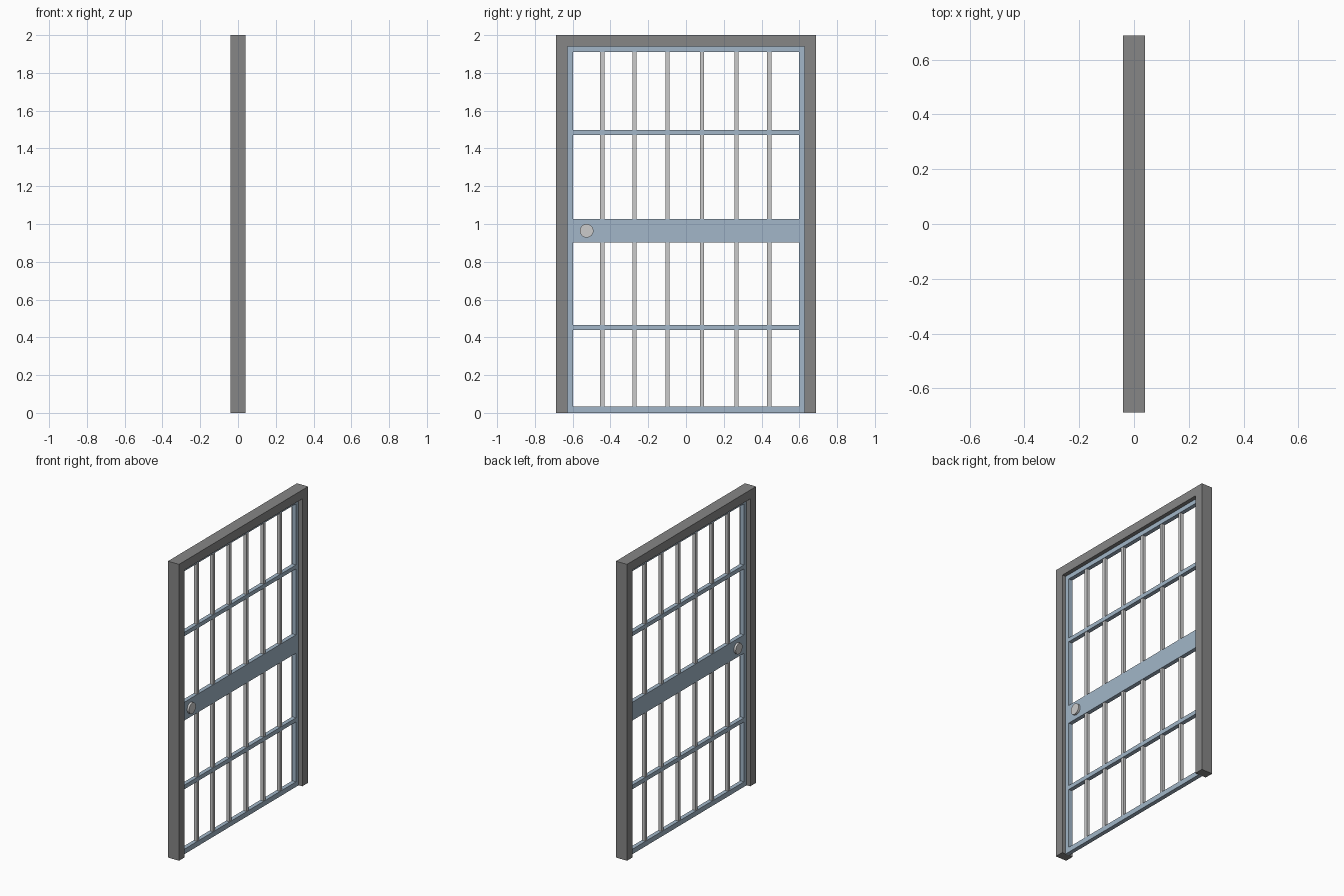
import bpy, bmesh, math
from mathutils import Matrix, Vector

if "Cube" in bpy.data.objects:
    bpy.data.objects.remove(bpy.data.objects["Cube"])


def material(name, colour):
    m = bpy.data.materials.new(name)
    m.diffuse_color = (*colour, 1)
    m.use_nodes = True
    m.node_tree.nodes["Principled BSDF"].inputs["Base Color"].default_value = m.diffuse_color
    return m


blue = material("blue_paint", (0.36, 0.47, 0.58))
dark = material("dark_grey", (0.24, 0.24, 0.24))


def finish(name, bm, mat=None):
    bmesh.ops.recalc_face_normals(bm, faces=bm.faces)
    me = bpy.data.meshes.new(name)
    bm.to_mesh(me)
    bm.free()
    ob = bpy.data.objects.new(name, me)
    bpy.context.collection.objects.link(ob)
    if mat:
        me.materials.append(mat)
    return ob


def slab(name, outline, depth, mat=None):
    """Extrude a (y, z) outline symmetrically about x = 0."""
    bm = bmesh.new()
    face = bm.faces.new([bm.verts.new((-depth, y, z)) for y, z in outline])
    ext = bmesh.ops.extrude_face_region(bm, geom=[face])
    moved = [v for v in ext["geom"] if isinstance(v, bmesh.types.BMVert)]
    bmesh.ops.translate(bm, verts=moved, vec=Vector((2 * depth, 0, 0)))
    return finish(name, bm, mat)


def box(name, y0, y1, z0, z1, depth, mat=None):
    return slab(name, [(y0, z0), (y1, z0), (y1, z1), (y0, z1)], depth, mat)


W, JAMB, STILE, TOP = 0.688, 0.627, 0.598, 1.94
DOOR = 0.014

# Door surround: two jambs and a header in one outline
slab("door_surround", [(-W, 0), (-JAMB, 0), (-JAMB, TOP), (JAMB, TOP),
                       (JAMB, 0), (W, 0), (W, 2), (-W, 2)], 0.041, dark)

# Stiles of the gate leaf
for side, s in (("left", -1), ("right", 1)):
    y0, y1 = sorted((s * STILE, s * JAMB))
    box(side + "_stile", y0, y1, 0, TOP, DOOR, blue)

# Horizontal rails and the wide lock plate
for name, z0, z1 in (("bottom_rail", 0, 0.034), ("lower_crossbar", 0.438, 0.466),
                     ("lock_plate", 0.902, 1.026), ("upper_crossbar", 1.471, 1.498),
                     ("top_rail", 1.91, TOP)):
    box(name, -STILE, STILE, z0, z1, DOOR, blue)

# Vertical bars
for i, y in enumerate((-0.443, -0.273, -0.098, 0.085, 0.268, 0.441)):
    box(f"bar_{i + 1}", y - 0.011, y + 0.011, 0.034, 1.91, 0.011)

# Round lock showing on both faces
bm = bmesh.new()
bmesh.ops.create_cone(bm, cap_ends=True, segments=32, radius1=0.036, radius2=0.036, depth=0.056,
                      matrix=Matrix.Translation((0, -0.526, 0.964)) @ Matrix.Rotation(math.pi / 2, 4, 'Y'))
lock = finish("lock", bm)
bpy.context.view_layer.objects.active = lock
lock.select_set(True)
bpy.ops.object.shade_smooth_by_angle()
